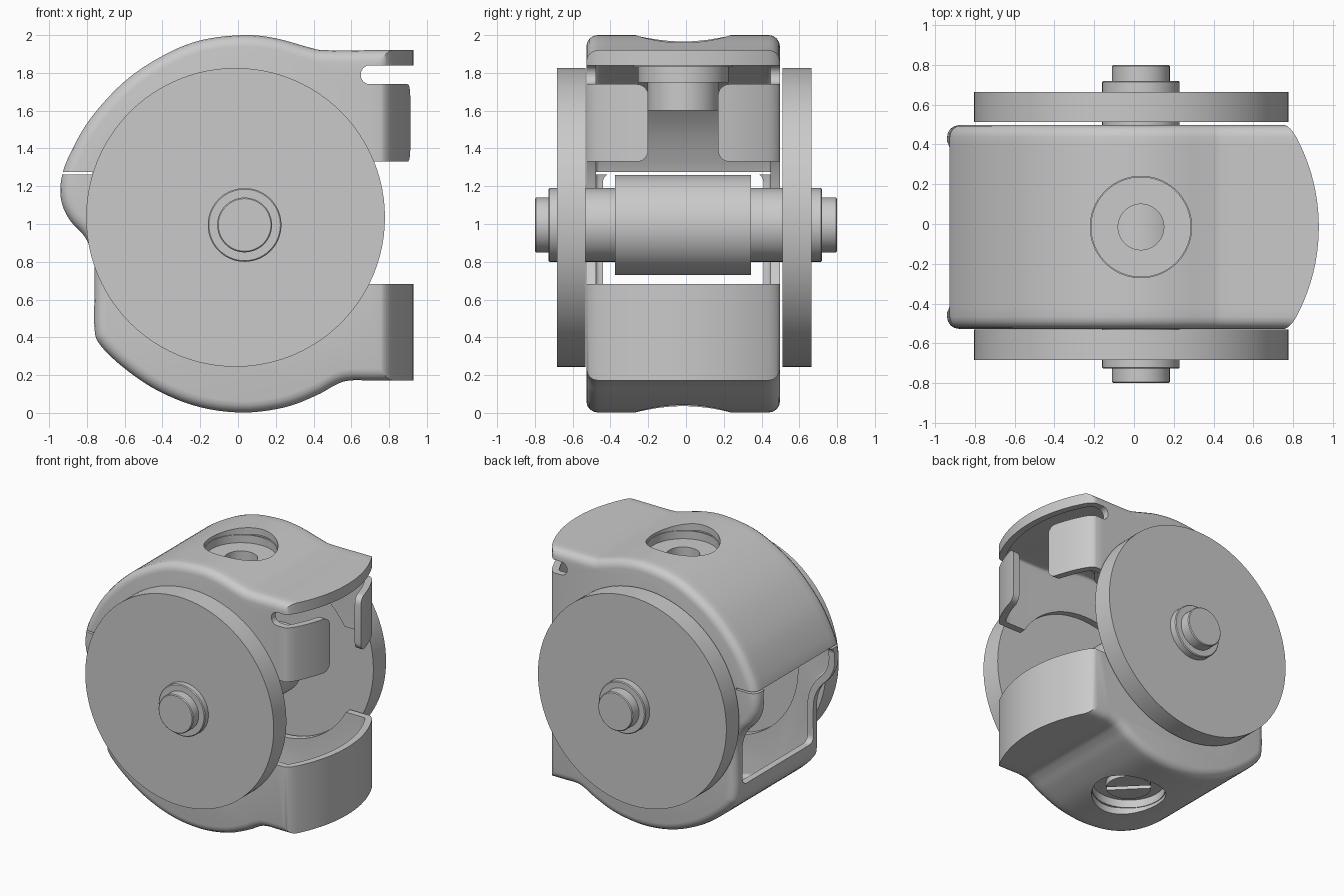
import bpy, bmesh, math
from mathutils import Vector, Matrix

if "Cube" in bpy.data.objects:
    bpy.data.objects.remove(bpy.data.objects["Cube"], do_unlink=True)

MID = -0.015            # middle of the housing along y
X, Z = 0.035, 0.995     # axle centre

grey = bpy.data.materials.new("plain_grey")
grey.use_nodes = True
grey.diffuse_color = (0.59, 0.59, 0.59, 1)
grey.node_tree.nodes["Principled BSDF"].inputs["Base Color"].default_value = (0.59, 0.59, 0.59, 1)


def make(name, bm):
    bmesh.ops.recalc_face_normals(bm, faces=bm.faces)
    mesh = bpy.data.meshes.new(name)
    bm.to_mesh(mesh)
    bm.free()
    ob = bpy.data.objects.new(name, mesh)
    bpy.context.collection.objects.link(ob)
    mesh.materials.append(grey)
    return ob


def smooth(ob):
    bpy.ops.object.select_all(action='DESELECT')
    ob.select_set(True)
    bpy.context.view_layer.objects.active = ob
    bpy.ops.object.shade_smooth_by_angle(angle=math.radians(32))


def extent(mesh):
    return [max((v.co[i] for v in mesh.vertices), default=0)
            - min((v.co[i] for v in mesh.vertices), default=0) for i in range(3)]


def cut(ob, cutter):
    """Subtract the cutter; a cut may never shrink the part's overall size."""
    before = extent(ob.data)
    mod = ob.modifiers.new("cut", 'BOOLEAN')
    mod.operation, mod.object = 'DIFFERENCE', cutter
    for solver in ('EXACT', 'MANIFOLD', 'FLOAT'):
        mod.solver = solver
        bpy.context.view_layer.update()
        deps = bpy.context.evaluated_depsgraph_get()
        result = bpy.data.meshes.new_from_object(ob.evaluated_get(deps))
        if all(a > b - 0.05 for a, b in zip(extent(result), before)):
            ob.modifiers.remove(mod)
            ob.data = result
            break
    else:
        ob.modifiers.remove(mod)
    bpy.data.objects.remove(cutter, do_unlink=True)


def box(name, xs, ys, zs, radius=0, axis=0):
    """Block between limits, with the edges along one axis rounded."""
    bm = bmesh.new()
    bmesh.ops.create_cube(bm, size=1)
    for v in bm.verts:
        v.co = [lim[0] if c < 0 else lim[1] for c, lim in zip(v.co, (xs, ys, zs))]
    if radius:
        edges = [e for e in bm.edges
                 if abs((e.verts[0].co - e.verts[1].co).normalized()[axis]) > 0.9]
        bmesh.ops.bevel(bm, geom=edges, offset=radius, segments=6, profile=0.5, affect='EDGES')
    return make(name, bm)


def cylinder(name, radius, depth, centre, axis='Z'):
    bm = bmesh.new()
    bmesh.ops.create_cone(bm, cap_ends=True, segments=96, radius1=radius, radius2=radius,
                          depth=depth)
    if axis == 'Y':
        bm.transform(Matrix.Rotation(-math.pi / 2, 4, 'X'))
    bm.transform(Matrix.Translation(centre))
    return make(name, bm)


def lathe(name, profile, centre, axis='Z'):
    """Turn a closed (radius, height) profile around z or y."""
    bm = bmesh.new()
    verts = [bm.verts.new((r, 0, h)) for r, h in profile]
    edges = [bm.edges.new((a, b)) for a, b in zip(verts, verts[1:] + verts[:1])]
    bmesh.ops.spin(bm, geom=verts + edges, cent=(0, 0, 0), axis=(0, 0, 1),
                   angle=math.tau, steps=80)
    bmesh.ops.remove_doubles(bm, verts=bm.verts, dist=1e-5)
    loose = [e for e in bm.edges if not e.link_faces]
    bmesh.ops.delete(bm, geom=loose, context='EDGES')
    if axis == 'Y':
        bm.transform(Matrix.Rotation(-math.pi / 2, 4, 'X'))
    bm.transform(Matrix.Translation(centre))
    return make(name, bm)


def spline(points, steps=5):
    """Smooth curve through the points."""
    p = [Vector(q) for q in points]
    p = [2 * p[0] - p[1]] + p + [2 * p[-1] - p[-2]]
    out = []
    for a, b, c, d in zip(p, p[1:], p[2:], p[3:]):
        for i in range(steps):
            t = i / steps
            out.append(0.5 * (2 * b + (c - a) * t + (2 * a - 5 * b + 4 * c - d) * t * t
                              + (3 * b - a - 3 * c + d) * t ** 3))
    return out + [p[-2]]


# Side outline of the housing, from the top lip round the back to the lower lip
outline = spline([(1.1, 1.92), (0.8, 1.92), (0.47, 1.92), (0.38, 1.934), (0.2, 1.983), (0.03, 2.0),
                  (-0.2, 1.972), (-0.4, 1.89), (-0.6, 1.755), (-0.78, 1.56), (-0.89, 1.37),
                  (-0.935, 1.24), (-0.935, 1.12), (-0.89, 1.02), (-0.81, 0.93), (-0.765, 0.82),
                  (-0.76, 0.65), (-0.76, 0.45), (-0.73, 0.36), (-0.6, 0.235), (-0.42, 0.115),
                  (-0.2, 0.03), (0.03, 0.002), (0.25, 0.03), (0.42, 0.095), (0.52, 0.15),
                  (0.6, 0.172), (0.8, 0.172), (1.1, 0.172)])


def inset_outline(inset):
    pts = []
    for i, p in enumerate(outline):
        d = outline[min(i + 1, len(outline) - 1)] - outline[max(i - 1, 0)]
        pts.append(p + Vector((-d.y, d.x)).normalized() * inset)
    return pts


def housing_body(name, inset, rounding):
    """Closed body: outlines stacked across y, rounded at the sides, bowed at the front."""
    half = 0.5125 - inset
    flat = half - rounding
    angles = [math.radians(a) for a in (22.5, 45, 67.5, 90)]
    side = [(flat + rounding * math.sin(a), rounding * (1 - math.cos(a))) for a in angles]
    stations = [(-y, r) for y, r in reversed(side)]
    stations += [(flat * (i / 10 - 1), 0) for i in range(21)] + side
    bm = bmesh.new()
    rows = []
    for y, r in stations:
        front = -0.03 + math.sqrt((0.96 - inset) ** 2 - y * y) - 0.4 * r
        row = []
        for p in inset_outline(inset + r):
            px = p.x if p.x < 0.6 else 0.6 + (p.x - 0.6) * (front - 0.6) / 0.5
            row.append(bm.verts.new((px, MID + y, p.y)))
        rows.append(row)
    for a, b in zip(rows, rows[1:]):
        for i in range(len(a)):
            j = (i + 1) % len(a)
            bm.faces.new((a[i], a[j], b[j], b[i]))
    bm.faces.new(rows[0])
    bm.faces.new(rows[-1])
    return make(name, bm)


housing = housing_body("housing", 0, 0.06)
cut(housing, housing_body("cavity", 0.05, 0.02))

# Round side openings for the axle, and the open band at the front
cut(housing, cylinder("side_opening", 0.64, 2, (X, 0, Z), 'Y'))
cut(housing, box("front_band", (0.57, 2), (-1, 1), (0.683, 1.33)))

# Front mouth that leaves two rounded tabs
mouth = box("mouth", (0.7, 2), (-0.9, 0.9), (0.683, 1.84))
for ys in ((-1.2, -0.2), (0.17, 1.2)):
    cut(mouth, box("tab_space", (0.5, 2.2), ys, (1.33, 1.74), 0.06, 0))
cut(housing, mouth)
cut(housing, box("tab_slot", (0.65, 2), (-1, 1), (1.74, 1.84), 0.048, 1))

# Rear window and thin parting slit
cut(housing, box("rear_window", (-2, -0.55), (-0.44, 0.41), (0.5, 1.27), 0.05, 0))
cut(housing, box("parting_slit", (-2, -0.77), (-1, 1), (1.262, 1.275)))

# Round recesses in top and bottom
for height in (2, 0):
    cut(housing, cylinder("recess", 0.255, 0.4, (X, MID, height)))
smooth(housing)

# Stem socket under the top recess
socket = lathe("stem_socket", [(0.25, 1.94), (0.262, 1.94), (0.262, 1.83), (0.24, 1.83),
                               (0.24, 1.75), (0.19, 1.75), (0.19, 1.6), (0.115, 1.6),
                               (0.115, 1.88), (0.25, 1.88)], (X, MID, 0))
smooth(socket)

# Bottom cup with a slotted screw
cup = lathe("bottom_cup", [(0.25, 0.06), (0.262, 0.06), (0.262, 0.17), (0, 0.17),
                           (0, 0.12), (0.25, 0.12)], (X, MID, 0))
smooth(cup)
screw = cylinder("slotted_screw", 0.155, 0.055, (X, MID, 0.1025))
slot = box("screw_slot", (-0.3, 0.3), (-0.02, 0.02), (0, 0.1))
slot.location = (X, MID, 0)
slot.rotation_euler.z = math.radians(-45)
cut(screw, slot)
smooth(screw)

# Wheels
for name, y in (("front_wheel", -0.607), ("back_wheel", 0.588)):
    smooth(cylinder(name, 0.791, 0.152, (-0.013, y, 1.035), 'Y'))

# Axle with stepped ends and thick middle
axle = lathe("axle", [(0, -0.8), (0.139, -0.8), (0.145, -0.794), (0.145, -0.728),
                      (0.189, -0.728), (0.195, -0.722), (0.195, -0.375), (0.265, -0.375),
                      (0.265, 0.345), (0.195, 0.345), (0.195, 0.714), (0.189, 0.72),
                      (0.145, 0.72), (0.145, 0.794), (0.139, 0.8), (0, 0.8)], (X, 0, Z), 'Y')
smooth(axle)
